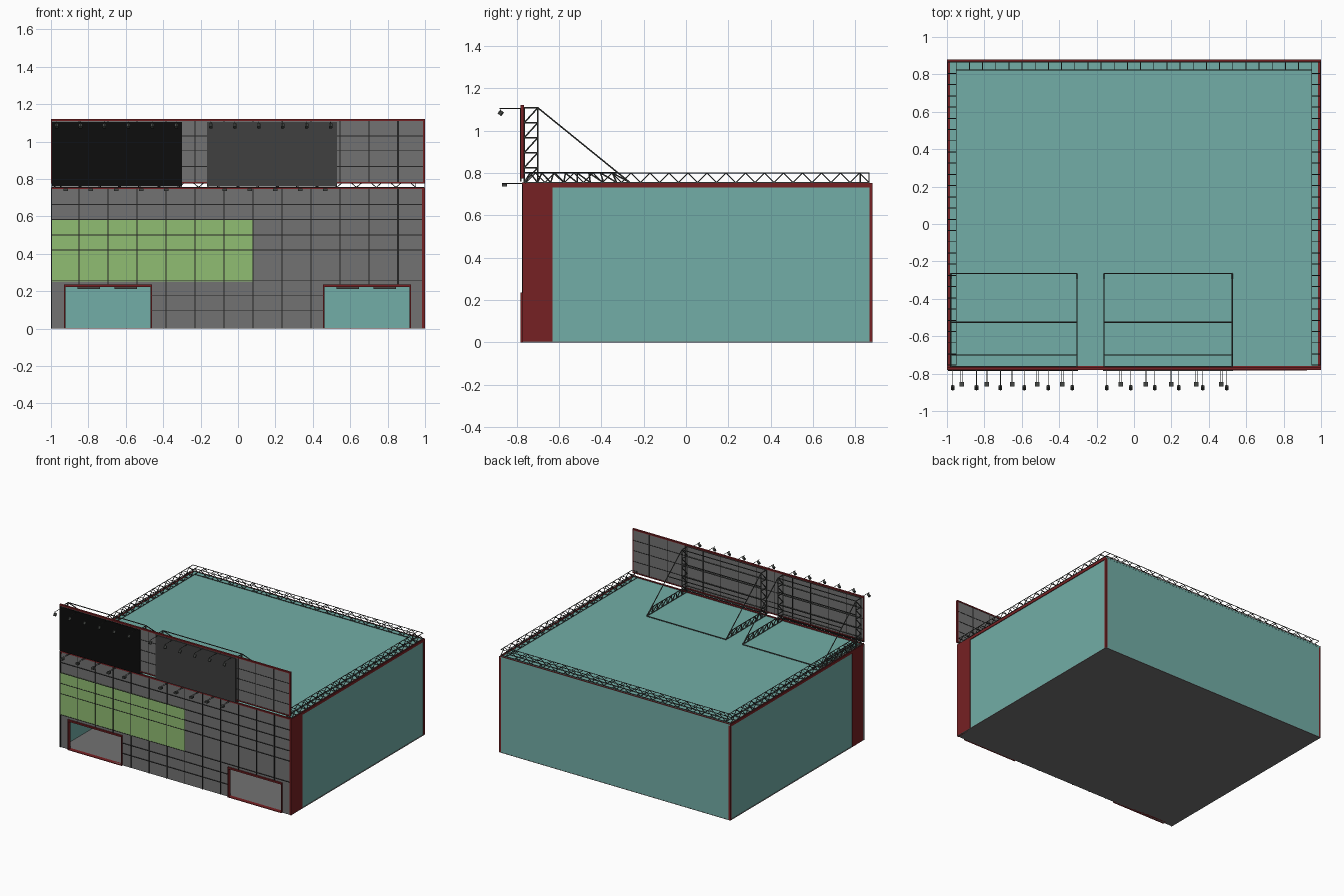
import bpy, bmesh
from mathutils import Vector

cube = bpy.data.objects.get("Cube")
if cube:
    bpy.data.objects.remove(cube)


def material(name, r, g, b):
    m = bpy.data.materials.new(name)
    m.use_nodes = True
    m.diffuse_color = (r, g, b, 1)
    m.node_tree.nodes["Principled BSDF"].inputs["Base Color"].default_value = (r, g, b, 1)
    return m


TEAL = material("teal wall", .17, .42, .385)
GREY = material("grey panel", .17, .17, .17)
RED = material("dark red trim", .18, .015, .017)
GREEN = material("green banner", .28, .51, .17)
BLACK = material("black screen", .004, .004, .004)
CHARCOAL = material("charcoal screen", .05, .05, .05)
STEEL = material("dark steel", .06, .065, .06)
SEAM = material("panel seam", .018, .018, .018)


def finish(name, mat, bm):
    mesh = bpy.data.meshes.new(name)
    bm.to_mesh(mesh)
    bm.free()
    mesh.materials.append(mat)
    ob = bpy.data.objects.new(name, mesh)
    bpy.context.collection.objects.link(ob)
    return ob


def boxes(name, mat, extents):
    """Boxes given as (x0, x1, y0, y1, z0, z1)."""
    bm = bmesh.new()
    for x0, x1, y0, y1, z0, z1 in extents:
        lo, hi = Vector((x0, y0, z0)), Vector((x1, y1, z1))
        verts = bmesh.ops.create_cube(bm, size=1)["verts"]
        bmesh.ops.scale(bm, vec=hi - lo, verts=verts)
        bmesh.ops.translate(bm, vec=(lo + hi) / 2, verts=verts)
    return finish(name, mat, bm)


def rods(name, mat, pairs, r=.003):
    """Thin bars between pairs of points."""
    bm = bmesh.new()
    for p, q in pairs:
        p, q = Vector(p), Vector(q)
        d = q - p
        verts = bmesh.ops.create_cone(bm, cap_ends=True, segments=6, radius1=r,
                                      radius2=r, depth=d.length)["verts"]
        bmesh.ops.rotate(bm, matrix=Vector((0, 0, 1)).rotation_difference(d).to_matrix(),
                         verts=verts)
        bmesh.ops.translate(bm, vec=(p + q) / 2, verts=verts)
    return finish(name, mat, bm)


def lattice(a0, a1, b0, b1, bays, rungs=True):
    """Flat lattice between chords a and b with a zigzag web."""
    a0, a1, b0, b1 = map(Vector, (a0, a1, b0, b1))
    out = [(a0, a1), (b0, b1)]
    for i in range(bays):
        s, m, t = i / bays, (i + .5) / bays, (i + 1) / bays
        if rungs:
            out += [(a0.lerp(a1, s), b0.lerp(b1, s)), (a0.lerp(a1, s), b0.lerp(b1, t))]
        else:
            top = b0.lerp(b1, m)
            out += [(a0.lerp(a1, s), top), (top, a0.lerp(a1, t))]
    return out


FRONT, BACK, ROOF, TOP = -.77, .88, .75, 1.12
T = .01
DOOR = .235
DOORS = [(-.93, -.46), (.455, .925)]

# Hollow building shell
boxes("floor", GREY, [(-1, 1, FRONT, BACK, 0, .004)])
boxes("roof", TEAL, [(-.998, .998, FRONT + T, BACK, ROOF - T, ROOF)])
boxes("side_walls", TEAL, [(s * .99 - .005, s * .99 + .005, FRONT + T, BACK - T, .004, ROOF - T)
                           for s in (-1, 1)])
boxes("back_wall", TEAL, [(-.995, .995, BACK - T, BACK - .001, .004, ROOF - T)])

# Front wall around the two entrances
(l0, l1), (r0, r1) = DOORS
boxes("front_wall", GREY, [(a, b, FRONT, FRONT + T, 0, DOOR)
                           for a, b in ((-1, l0), (l1, r0), (r1, .985))]
      + [(-1, .985, FRONT, FRONT + T, DOOR, ROOF)])
boxes("green_banner", GREEN, [(-.997, .08, FRONT - .003, FRONT, .252, .585)])

# Red corner columns, eaves and edge trim
trim = []
for s in (-1, 1):
    e0, e1 = sorted((s * .985, s))
    trim += [(e0, e1, FRONT + T, -.63, 0, ROOF),
             (e0, e1, FRONT, BACK, ROOF - .018, ROOF + .002),
             (e0, e1, BACK - .014, BACK, 0, ROOF)]
trim += [(.985, 1, FRONT - .002, FRONT + T, 0, ROOF),
         (-1, 1, FRONT - .004, FRONT + T, ROOF - .005, ROOF + .005),
         (-1, 1, BACK - T, BACK, ROOF - .008, ROOF + .002)]
boxes("red_trim", RED, trim)

# Entrance frames and the units hung under their lintels
frames, units = [], []
for a, b in DOORS:
    y0, y1 = FRONT - .012, FRONT + .02
    frames += [(a, a + .007, y0, y1, 0, DOOR), (b - .007, b, y0, y1, 0, DOOR),
               (a, b, y0, y1, DOOR - .012, DOOR), (a, b, y0, y1, 0, .004)]
    for f in (.28, .7):
        c = a + f * (b - a)
        units.append((c - .06, c + .06, FRONT + .025, FRONT + .055, .212, DOOR - .01))
boxes("entrance_frames", RED, frames)
boxes("air_curtains", STEEL, units)

# Panel seams on the front wall
seams = []
for z in (.663, .583, .5, .42, .255):
    seams.append((-1, .985, FRONT - .005, FRONT, z - .002, z + .002))
for z in (.175, .095):
    seams.append((l1, r0, FRONT - .005, FRONT, z - .002, z + .002))
columns = [-.85 + .155 * i for i in range(12)]
for x in columns:
    w = .005 if x > .8 else .002
    bottom = DOOR if any(a < x < b for a, b in DOORS) else 0
    seams.append((x - w, x + w, FRONT - .005, FRONT, bottom, ROOF))
seams.append((-1, -.994, FRONT - .005, FRONT, 0, ROOF))
boxes("wall_seams", SEAM, seams)

# Sign board above the roof, seamed on both faces
S0, S1, LOW = FRONT - .008, FRONT + .002, .775
boxes("sign_board", GREY, [(-.997, .995, S0, S1, LOW, TOP - .005)])
seams = [(-.995, .99, S0 - .002, S1 + .002, z - .002, z + .002) for z in (1.03, .95, .866)]
for x in columns:
    w = .005 if x > .8 else .002
    seams.append((x - w, x + w, S0 - .002, S1 + .002, LOW, TOP - T))
boxes("sign_seams", SEAM, seams)
boxes("sign_border", RED, [(-1, 1, S0 - .003, S1 + .003, TOP - T, TOP),
                           (-1, 1, S0 - .003, S1 + .003, LOW, LOW + .009),
                           (.99, 1, S0 - .003, S1 + .003, LOW, TOP),
                           (-1, -.995, S0 - .003, S1 + .003, LOW, TOP)])

# Two large screens
SCREENS = [("black_screen", BLACK, -.995, -.3), ("charcoal_screen", CHARCOAL, -.165, .53)]
for name, mat, a, b in SCREENS:
    boxes(name, mat, [(a, b, S0 - .007, S0, .76, TOP - .015)])

# Box trusses on the sides and back of the roof
z0, z1 = ROOF + .005, ROOF + .05


def box_truss(name, p, q, side, bays):
    p, q, side = Vector(p), Vector(q), Vector(side)
    up = Vector((0, 0, z1 - z0))
    bars = lattice(p, q, p + up, q + up, bays, False)
    bars += lattice(p + side, q + side, p + side + up, q + side + up, bays, False)
    for i in range(bays * 3 // 2 + 1):
        c = p.lerp(q, i / (bays * 3 // 2))
        bars += [(c, c + side), (c + up, c + side + up)]
    rods(name, STEEL, bars, .0025)


box_truss("left_truss", (.996, FRONT + .015, z0), (.996, .865, z0), (-.046, 0, 0), 18)
box_truss("right_truss", (-.996, FRONT + .015, z0), (-.996, .865, z0), (.046, 0, 0), 18)
box_truss("back_truss", (-.95, .865, z0), (.95, .865, z0), (0, -.042, 0), 18)

# Braced frames behind each screen
INNER, FOOT, PEAK = -.7, -.265, 1.108
y0 = S1 + .004
for name, mat, a, b in SCREENS:
    a, b = max(a, -.985) + .005, b - .005
    bars = []
    for x in (a, b):
        bars += lattice((x, y0, z0), (x, y0, PEAK), (x, INNER, z0), (x, INNER, PEAK), 5)
        bars += lattice((x, y0, z0), (x, FOOT, z0), (x, y0, z1), (x, FOOT - .055, z1), 8, False)
        bars += [((x, INNER, PEAK), (x, FOOT, z0)), ((x, y0, PEAK), (x, INNER, PEAK)),
                 ((x, FOOT - .055, z1), (x, FOOT, z0))]
    rails = [(FOOT, z0), (-.525, .966), (INNER, PEAK), (INNER, z1)]
    rails += [(y0, z) for z in (z1, .866, .95, 1.03, PEAK)]
    rails += [(INNER, z) for z in (.9, 1.0)]
    bars += [((a, y, z), (b, y, z)) for y, z in rails]
    rods(name + "_support", STEEL, bars, .0035)

# Spot lamps over the screens
arms, heads = [], []
for start in (-.97, -.145):
    for i in range(6):
        x = start + i * .128
        arms += [((x, S1, 1.105), (x, -.88, 1.105)), ((x, -.875, 1.105), (x, -.875, 1.08))]
        heads.append(((x, -.882, 1.075), (x, -.868, 1.092)))
rods("spot_arms", STEEL, arms, .002)
rods("spot_heads", STEEL, heads, .011)

# Flood lamps along the top of the front wall
arms, heads = [], []
for start in (-.92, -.07):
    for i in range(5):
        x = start + i * .134
        for dx in (-.005, .005):
            arms.append(((x + dx, FRONT, ROOF), (x + dx, -.868, ROOF)))
        heads.append((x - .012, x + .012, -.87, -.846, ROOF - .014, ROOF - .001))
rods("flood_arms", STEEL, arms, .0015)
boxes("flood_heads", STEEL, heads)
